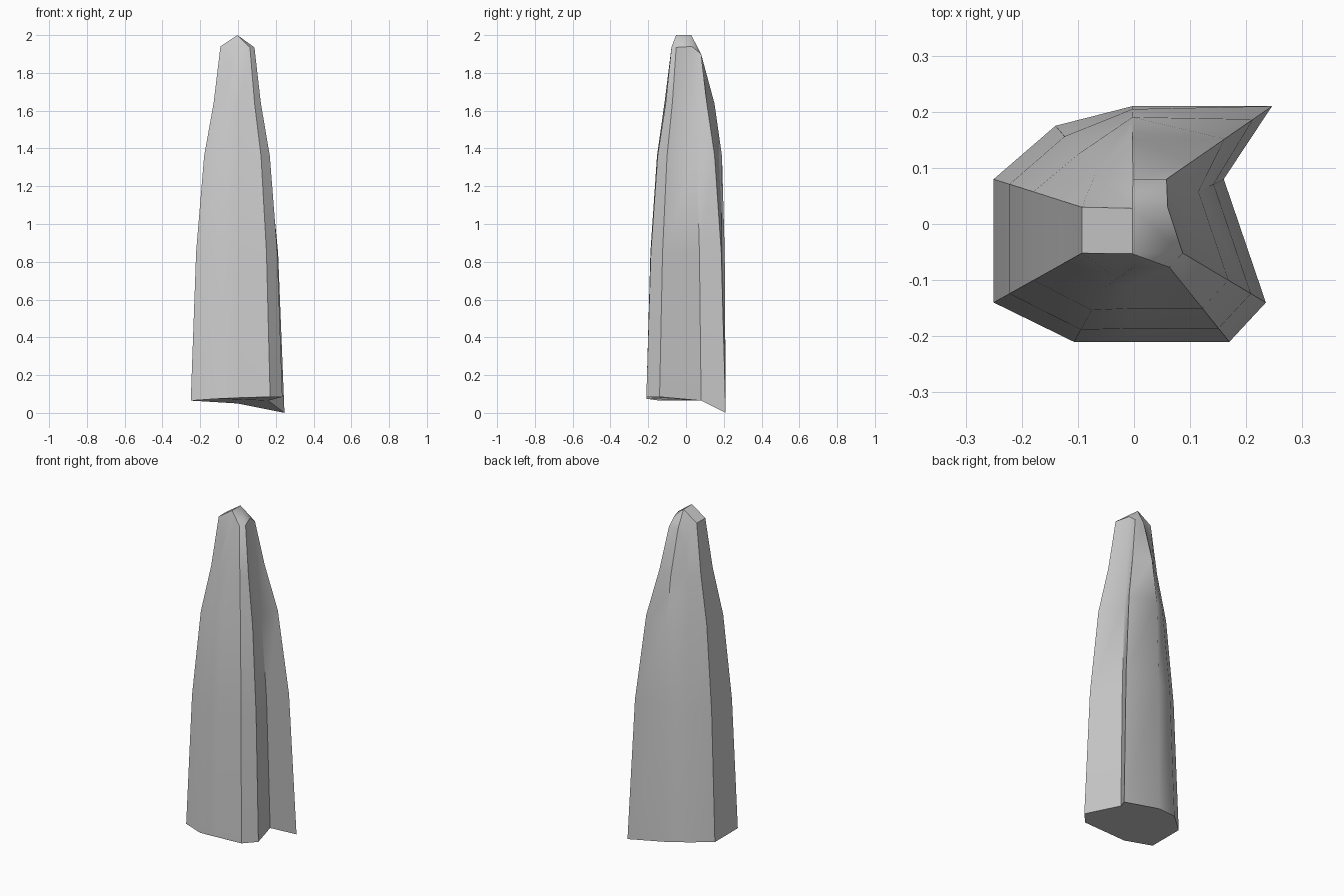
import bpy, bmesh, math

if "Cube" in bpy.data.objects:
    bpy.data.objects.remove(bpy.data.objects["Cube"])

# Vertical edges of the spire: base (x, y, z), top (x, y, z)
columns = [
    ((-0.25, 0.08, 0.065), (-0.093, 0.03, 1.94)),     # left rear
    ((-0.25, -0.14, 0.065), (-0.093, -0.052, 1.94)),  # left front
    ((-0.107, -0.21, 0.075), (-0.04, -0.09, 1.80)),   # front left, dips at the top
    ((0.00, -0.21, 0.08), (0.0, -0.077, 1.935)),      # front middle
    ((0.17, -0.21, 0.085), (0.063, -0.077, 1.935)),   # front right
    ((0.235, -0.14, 0.085), (0.087, -0.052, 1.935)),  # right front
    ((0.16, 0.08, 0.065), (0.06, 0.03, 1.94)),        # right groove
    ((0.246, 0.21, 0.0), (0.058, 0.08, 1.90)),        # rear right fin
    ((-0.003, 0.21, 0.05), (-0.002, 0.08, 1.90)),     # rear middle
    ((-0.14, 0.175, 0.07), (-0.05, 0.07, 1.80)),      # rear left, dips at the top
]
heights = [None, 0.85, 1.36, 1.64, None]
taper = [0, 0.18, 0.45, 0.77, 1]
rear_taper = [0, 0.04, 0.15, 0.46, 1]
dip_taper = [0, 0.18, 0.47, 0.80, 1]

bm = bmesh.new()
rings = []
for level in range(5):
    ring = []
    for i, (a, b) in enumerate(columns):
        t = (rear_taper if i == 8 else dip_taper if i in (2, 9) else taper)[level]
        z = heights[level] or (a[2] if level == 0 else b[2])
        ring.append(bm.verts.new((a[0] + (b[0] - a[0]) * t, a[1] + (b[1] - a[1]) * t, z)))
    rings.append(ring)

# Tapering sides
n = len(columns)
for low, high in zip(rings, rings[1:]):
    for i in range(n):
        j = (i + 1) % n
        bm.faces.new((low[i], low[j], high[j], high[i]))

# Underside
bm.faces.new(rings[0][::-1])

# Pointed cap with a short ridge
top = rings[-1]
front = bm.verts.new((-0.003, -0.053, 2.0))
rear = bm.verts.new((-0.003, 0.028, 2.0))
bm.faces.new((top[0], top[1], front, rear))
for i in range(1, 5):
    bm.faces.new((top[i], top[i + 1], front))
bm.faces.new((top[5], top[6], rear, front))
for i in range(6, 10):
    bm.faces.new((top[i], top[(i + 1) % n], rear))

bmesh.ops.recalc_face_normals(bm, faces=bm.faces)
mesh = bpy.data.meshes.new("stone_spire")
bm.to_mesh(mesh)
bm.free()
spire = bpy.data.objects.new("stone_spire", mesh)
bpy.context.collection.objects.link(spire)
bpy.context.view_layer.objects.active = spire
spire.select_set(True)
bpy.ops.object.shade_smooth_by_angle(angle=math.radians(45))
